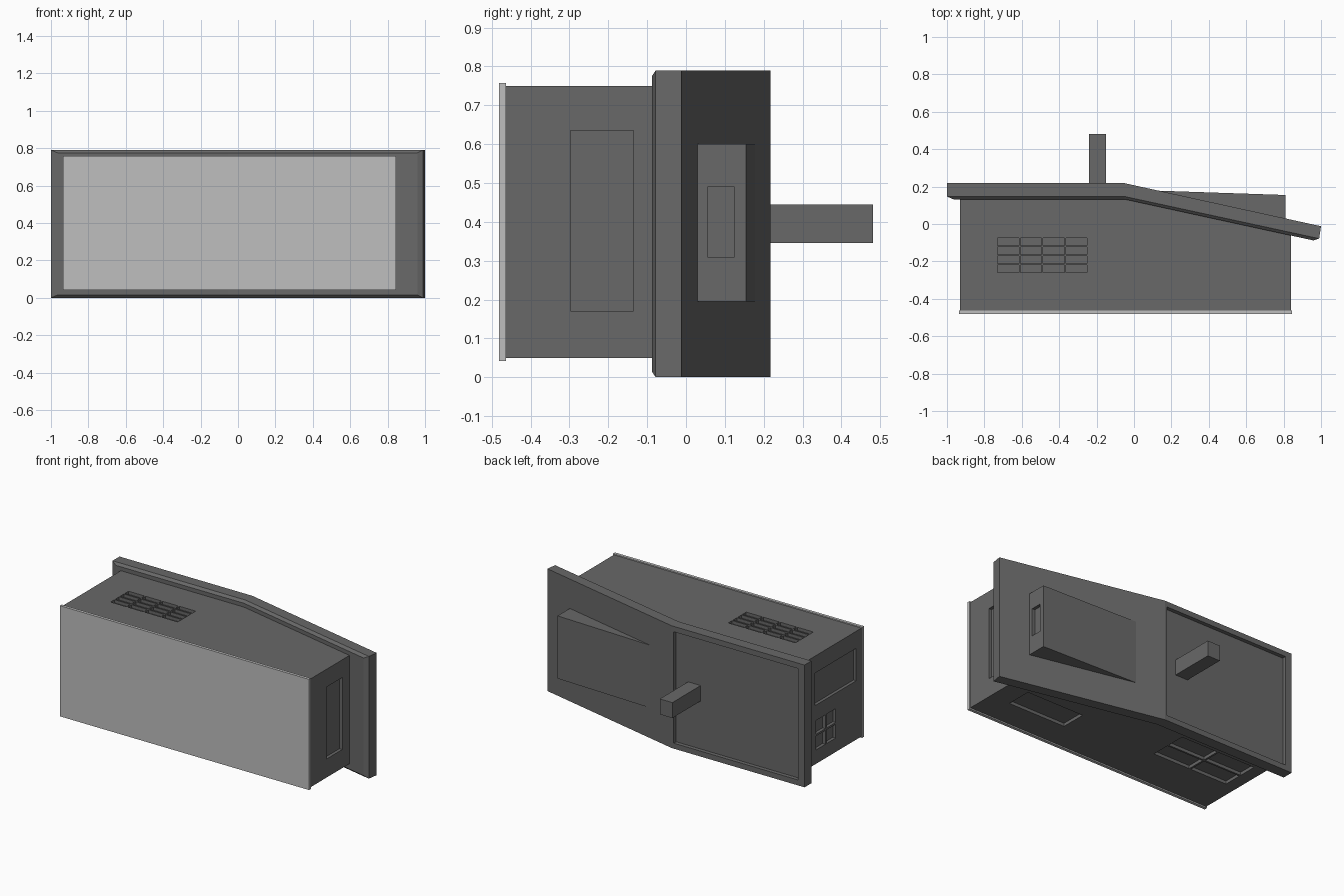
import bpy, bmesh

if "Cube" in bpy.data.objects:
    bpy.data.objects.remove(bpy.data.objects["Cube"])


def material(name, value):
    m = bpy.data.materials.new(name)
    m.diffuse_color = (value, value, value, 1)
    m.use_nodes = True
    m.node_tree.nodes["Principled BSDF"].inputs["Base Color"].default_value = m.diffuse_color
    return m


DARK = material("dark grey", 0.14)
LIGHT = material("light grey", 0.52)


def finish(name, bm, mat):
    bmesh.ops.recalc_face_normals(bm, faces=bm.faces)
    mesh = bpy.data.meshes.new(name)
    bm.to_mesh(mesh)
    bm.free()
    mesh.materials.append(mat)
    ob = bpy.data.objects.new(name, mesh)
    bpy.context.collection.objects.link(ob)
    return ob


def add_prism(bm, outline, z0, z1):
    """Extrude an xy outline from z0 to z1."""
    low = [bm.verts.new((x, y, z0)) for x, y in outline]
    high = [bm.verts.new((x, y, z1)) for x, y in outline]
    bm.faces.new(low)
    bm.faces.new(high)
    n = len(outline)
    for i in range(n):
        j = (i + 1) % n
        bm.faces.new((low[i], low[j], high[j], high[i]))


def add_box(bm, xs, ys, zs):
    (x0, x1), (y0, y1) = xs, ys
    add_prism(bm, [(x0, y0), (x1, y0), (x1, y1), (x0, y1)], *zs)


def prism(name, outline, z0, z1, mat=DARK):
    bm = bmesh.new()
    add_prism(bm, outline, z0, z1)
    return finish(name, bm, mat)


def box(name, xs, ys, zs, mat=DARK):
    bm = bmesh.new()
    add_box(bm, xs, ys, zs)
    return finish(name, bm, mat)


def cells(a0, a1, n, gap):
    """Split a span into n equal cells with gaps between them."""
    w = (a1 - a0 - gap * (n - 1)) / n
    return [(a0 + i * (w + gap), a0 + i * (w + gap) + w) for i in range(n)]


def cut(target, boxes):
    """Sink box-shaped recesses into a part."""
    bm = bmesh.new()
    for b in boxes:
        add_box(bm, *b)
    cutter = finish(target.name + "_cutter", bm, DARK)
    cutter.hide_render = True
    cutter.hide_set(True)
    mod = target.modifiers.new("recesses", 'BOOLEAN')
    mod.operation = 'DIFFERENCE'
    mod.solver = 'EXACT'
    mod.object = cutter


# Main housing, its rear following the bent back panel
housing = prism("housing", [(-.93, -.465), (.84, -.465), (.84, -.04),
                            (-.05, .15), (-.93, .15)], .05, .75)
D = .02
recesses = [((.84 - D, .9), (-.297, -.135), (.17, .635)),    # right side port
            ((-1, -.93 + D), (-.41, .01), (.43, .64)),       # left side port
            ((.29, .70), (-.28, -.115), (0, .05 + D))]       # underside port
# Top vent slots
recesses += [(x, y, (.75 - D, .8)) for x in cells(-.73, -.25, 4, .008)
             for y in cells(-.258, -.075, 4, .009)]
# Left side four-pane vent
recesses += [((-1, -.93 + D), y, z) for y in cells(-.2, 0, 2, .012)
             for z in cells(.14, .33, 2, .012)]
# Underside vent
recesses += [(x, y, (0, .05 + D)) for x in cells(-.85, -.31, 2, .012)
             for y in cells(-.19, .06, 2, .012)]
cut(housing, recesses)

# Light front plate
box("front_plate", (-.935, .845), (-.482, -.463), (.042, .757), LIGHT)

# Bent back panel: lofted sections with a chamfered front rim
H, C = .79, .015
bm = bmesh.new()
rings = []
# x at back, x at rim, x at front, then the matching y values
for xb, xm, xf, yb, ym, yf in [(-1, -1, -.965, .218, .147, .132),
                               (-.05, -.05, -.05, .218, .147, .132),
                               (1, .99, .96, -.012, -.078, -.088)]:
    pts = [(xb, yb, 0), (xb, yb, H), (xm, ym, H),
           (xf, yf, H - C), (xf, yf, C), (xm, ym, 0)]
    rings.append([bm.verts.new(p) for p in pts])
for a, b in zip(rings, rings[1:]):
    for i in range(6):
        j = (i + 1) % 6
        bm.faces.new((a[i], a[j], b[j], b[i]))
for r in (rings[0], rings[-1]):
    bm.faces.new((r[0], r[1], r[2], r[5]))
    bm.faces.new((r[2], r[3], r[4], r[5]))
panel = finish("back_panel", bm, DARK)
cut(panel, [((-.955, -.065), (.193, .3), (.035, .755))])

# Square peg standing on the recessed half of the panel
box("peg", (-.24, -.15), (.18, .482), (.345, .445))

# Wedge on the slanted half, with a recess in its end
wedge = prism("wedge", [(.13, .178), (.81, .155), (.81, .01), (.13, .15)],
              .195, .6)
cut(wedge, [((.79, .9), (.055, .125), (.31, .49))])
